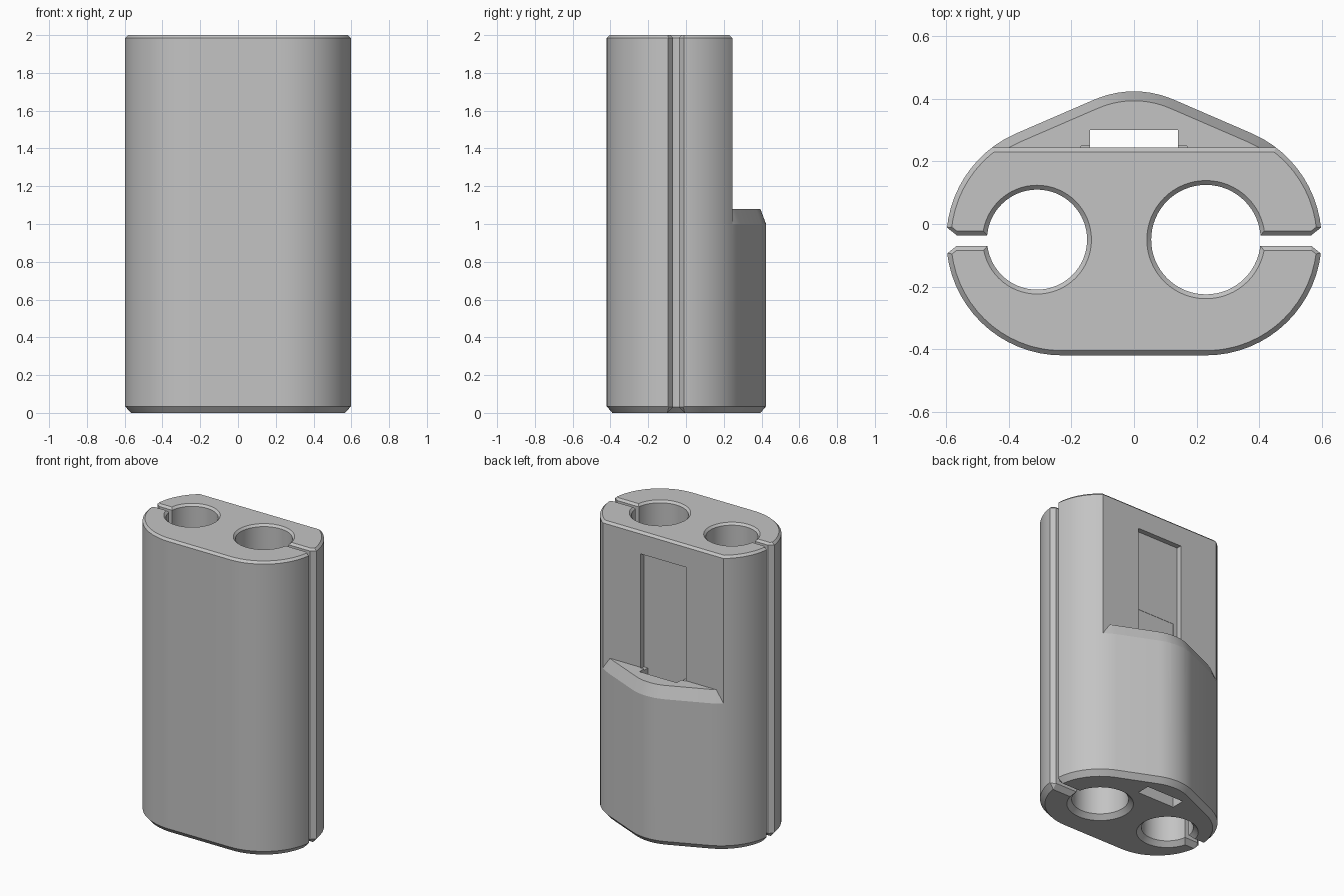
import bpy, bmesh, math

# Remove the default cube only
if "Cube" in bpy.data.objects:
    bpy.data.objects.remove(bpy.data.objects["Cube"], do_unlink=True)

HEIGHT, WALL_Y, SHELF_Z, SLIT_Y = 2.0, 0.245, 1.08, -0.053

grey = bpy.data.materials.new("plain grey")
grey.use_nodes = True
grey.diffuse_color = (0.55, 0.55, 0.55, 1)
grey.node_tree.nodes["Principled BSDF"].inputs["Base Color"].default_value = grey.diffuse_color


def loft(name, outline, levels):
    """Stack outline(offset) at each (z, offset) level and close the ends."""
    bm = bmesh.new()
    rings = [[bm.verts.new((x, y, z)) for x, y in outline(d)] for z, d in levels]
    n = len(rings[0])
    for low, high in zip(rings, rings[1:]):
        for i in range(n):
            j = (i + 1) % n
            bm.faces.new((low[i], low[j], high[j], high[i]))
    bm.faces.new(rings[0][::-1])
    bm.faces.new(rings[-1])
    bmesh.ops.recalc_face_normals(bm, faces=bm.faces)
    mesh = bpy.data.meshes.new(name)
    bm.to_mesh(mesh)
    bm.free()
    mesh.materials.append(grey)
    obj = bpy.data.objects.new(name, mesh)
    bpy.context.collection.objects.link(obj)
    return obj


def box(name, x, y0, y1, z0, z1):
    corners = [(-x, y0), (x, y0), (x, y1), (-x, y1)]
    return loft(name, lambda d: corners, [(z0, 0), (z1, 0)])


def cut(target, cutter):
    """Subtract the cutter, then discard it."""
    mod = target.modifiers.new("cut", 'BOOLEAN')
    mod.operation, mod.solver, mod.object = 'DIFFERENCE', 'EXACT', cutter
    bpy.context.view_layer.objects.active = target
    bpy.ops.object.modifier_apply(modifier=mod.name)
    bpy.data.objects.remove(cutter, do_unlink=True)


def arc(cx, cy, r, a0, a1, n):
    angles = [math.radians(a0 + (a1 - a0) * i / n) for i in range(n + 1)]
    return [(cx + r * math.cos(a), cy + r * math.sin(a)) for a in angles]


def shell(d):
    """Two wide rounded sides and a rounded back ridge, shrunk by d."""
    return (arc(0.23, -0.05, 0.37 - d, -90, 66, 28)
            + arc(0, 0.104, 0.32 - d, 66, 114, 10)
            + arc(-0.23, -0.05, 0.37 - d, 114, 270, 28))


# Main body with chamfered ends
body = loft("holder_body", shell,
            [(0, 0.03), (0.035, 0), (HEIGHT - 0.015, 0), (HEIGHT, 0.015)])

# Remove the upper back, leaving a sloped rim around the shelf
back_cutter = box("back_cutter", 1, WALL_Y, 1, 0.99, 3)
shelf = loft("shelf_shape", shell, [(0.92, -0.03), (SHELF_Z, 0.03)])
cut(back_cutter, shelf)
cut(body, back_cutter)

# Chamfer along the top of the back wall
edge = loft("edge_cutter",
            lambda d: [(-1, WALL_Y + 0.05), (-1, d), (1, d), (1, WALL_Y + 0.05)],
            [(HEIGHT - 0.02, WALL_Y + 0.005), (HEIGHT + 0.02, WALL_Y - 0.035)])
cut(body, edge)

# Two bores, each opened to the side by a flared slit
FLARED = [(-0.01, 0.04), (0.03, 0), (HEIGHT - 0.014, 0), (HEIGHT + 0.01, 0.024)]
for side, cx, radius in ((-1, -0.31, 0.16), (1, 0.23, 0.175)):
    cut(body, loft("bore_cutter",
                   lambda d: arc(cx, -0.05, radius + d, 0, 360, 64)[:-1], FLARED))

    def slit(d):
        h = 0.017 + d
        half = [(abs(cx), h), (0.567, h), (0.7, h + 0.106)]
        pts = half + [(x, -y) for x, y in reversed(half)]
        return [(side * x, SLIT_Y + y) for x, y in pts]

    cut(body, loft("slit_cutter", slit, FLARED))

# Strap slot through the shelf and the shallow recess above it
cut(body, box("slot_cutter", 0.14, 0.208, 0.30, -0.1, 1.3))
cut(body, box("recess_cutter", 0.17, 0.21, 0.25, SHELF_Z - 0.01, 1.85))

# Smooth curved walls, crisp edges
bpy.ops.object.select_all(action='DESELECT')
body.select_set(True)
bpy.context.view_layer.objects.active = body
bpy.ops.object.shade_smooth_by_angle(angle=math.radians(20))
